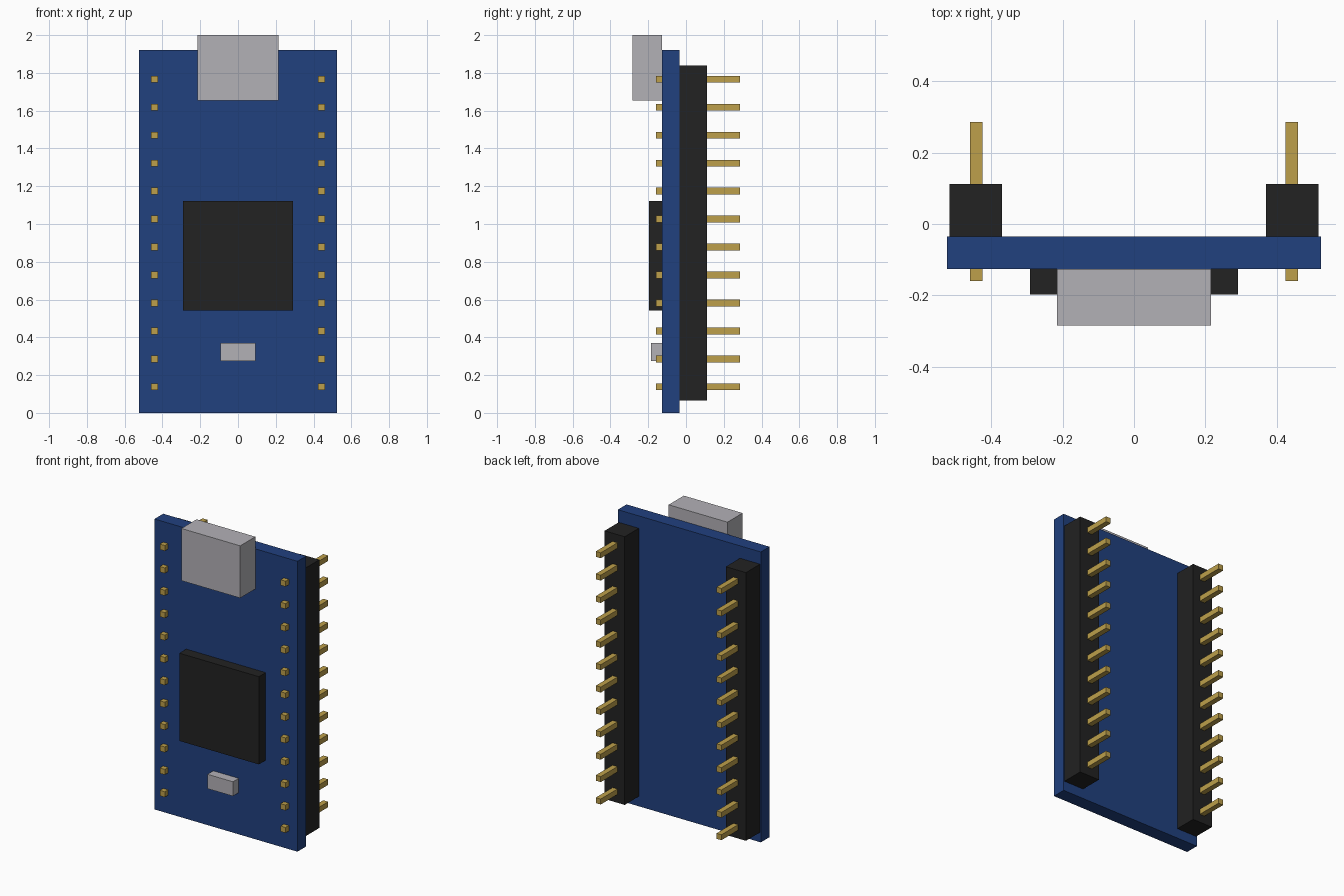
import bpy

cube = bpy.data.objects.get("Cube")
if cube:
    bpy.data.objects.remove(cube, do_unlink=True)


def material(name, rgb):
    mat = bpy.data.materials.new(name)
    mat.use_nodes = True
    mat.diffuse_color = (*rgb, 1)
    mat.node_tree.nodes["Principled BSDF"].inputs["Base Color"].default_value = (*rgb, 1)
    return mat


blue = material("board_blue", (0.015, 0.052, 0.212))
black = material("plastic_black", (0.016, 0.016, 0.016))
silver = material("metal_silver", (0.45, 0.44, 0.47))
gold = material("pin_gold", (0.51, 0.35, 0.07))


def box(name, x, y, z, mat):
    """Box spanning the given (low, high) range on each axis."""
    spans = (x, y, z)
    bpy.ops.mesh.primitive_cube_add(size=1, location=[(a + b) / 2 for a, b in spans])
    obj = bpy.context.object
    obj.name = name
    obj.scale = [b - a for a, b in spans]
    bpy.ops.object.transform_apply(location=False, rotation=False, scale=True)
    obj.data.materials.append(mat)
    return obj


FRONT, BACK = -0.126, -0.035  # board faces

# Board and the parts mounted on its front
box("circuit_board", (-0.523, 0.523), (FRONT, BACK), (0, 1.92), blue)
box("port_connector", (-0.215, 0.215), (-0.284, FRONT), (1.655, 2), silver)
box("main_chip", (-0.291, 0.291), (-0.197, FRONT), (0.542, 1.122), black)
box("reset_button", (-0.093, 0.093), (-0.186, FRONT), (0.275, 0.37), silver)

# Header strips with their rows of pins, one per side
PINS, FIRST, STEP, HALF = 12, 0.138, 0.148, 0.018
for side, sign in (("left", 1), ("right", -1)):
    strip = sorted((sign * 0.37, sign * 0.517))
    box(side + "_header", strip, (BACK, 0.112), (0.065, 1.838), black)
    x = sign * 0.4415
    for i in range(PINS):
        z = FIRST + i * STEP
        box(f"{side}_pin_{i + 1}", (x - HALF, x + HALF), (-0.16, 0.286),
            (z - HALF, z + HALF), gold)
